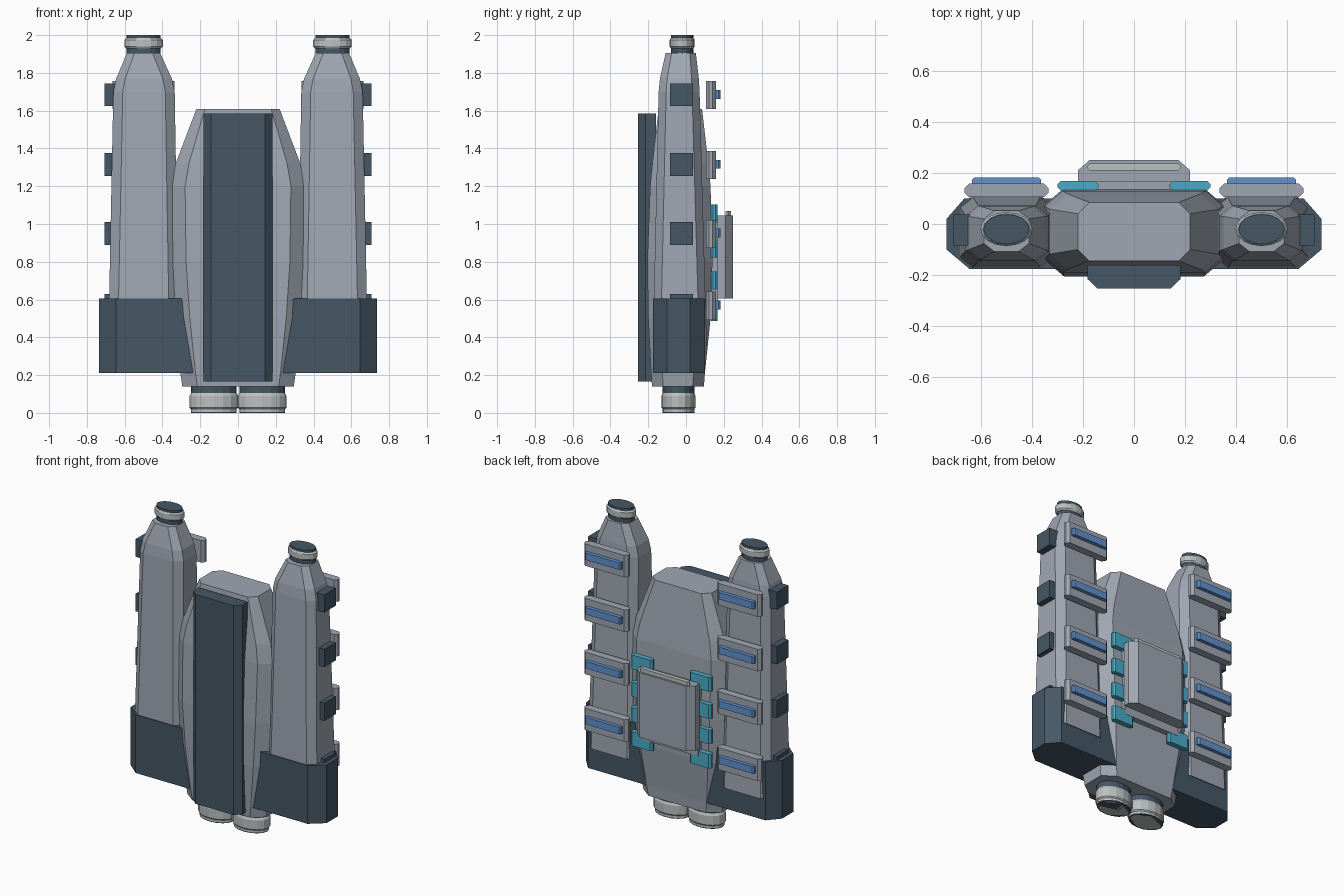
import bpy, bmesh, math

if "Cube" in bpy.data.objects:
    bpy.data.objects.remove(bpy.data.objects["Cube"])


def material(name, rgb):
    m = bpy.data.materials.new(name)
    m.diffuse_color = (*rgb, 1)
    m.use_nodes = True
    m.node_tree.nodes["Principled BSDF"].inputs["Base Color"].default_value = m.diffuse_color
    return m


GREY = material("hull_grey", (0.35, 0.39, 0.45))
DARK = material("dark_slate", (0.06, 0.095, 0.13))
LIGHT = material("pale_metal", (0.50, 0.53, 0.53))
BLUE = material("panel_blue", (0.12, 0.29, 0.62))
TEAL = material("teal", (0.07, 0.41, 0.58))


def skin(name, rings, mat):
    """Join equal-length rings of points into a closed solid."""
    bm = bmesh.new()
    loops = [[bm.verts.new(p) for p in ring] for ring in rings]
    n = len(loops[0])
    for a, b in zip(loops, loops[1:]):
        for i in range(n):
            bm.faces.new((a[i], a[(i + 1) % n], b[(i + 1) % n], b[i]))
    bm.faces.new(loops[0][::-1])
    bm.faces.new(loops[-1])
    bmesh.ops.recalc_face_normals(bm, faces=bm.faces)
    mesh = bpy.data.meshes.new(name)
    bm.to_mesh(mesh)
    bm.free()
    mesh.materials.append(mat)
    ob = bpy.data.objects.new(name, mesh)
    bpy.context.collection.objects.link(ob)
    return ob


def octagon(x0, x1, y0, y1, z, cx, cy):
    """Rectangle with cut corners at height z."""
    return [(x0 + cx, y0, z), (x1 - cx, y0, z), (x1, y0 + cy, z), (x1, y1 - cy, z),
            (x1 - cx, y1, z), (x0 + cx, y1, z), (x0, y1 - cy, z), (x0, y0 + cy, z)]


def slab(name, x0, x1, y0, y1, z0, z1, mat, c=0.0):
    """Upright block, with cut vertical corners when c is set."""
    if c:
        return skin(name, [octagon(x0, x1, y0, y1, z, c, c) for z in (z0, z1)], mat)
    return skin(name, [[(x0, y0, z), (x1, y0, z), (x1, y1, z), (x0, y1, z)] for z in (z0, z1)], mat)


def turned(name, cx, cy, squash, profile, mat, n=16):
    """Oval turned part from (radius, z) pairs."""
    return skin(name, [[(cx + r * math.cos(math.tau * i / n),
                         cy + r * squash * math.sin(math.tau * i / n), z) for i in range(n)]
                       for r, z in profile], mat)


def span(s, a, b):
    """Mirror an x range to side s."""
    return sorted((s * a, s * b))


# Central hull: z, half width, front y, back y, corner cut x, corner cut y
hull = [(0.14, 0.295, -0.18, 0.095, 0.08, 0.06),
        (0.21, 0.305, -0.185, 0.10, 0.08, 0.06),
        (0.50, 0.335, -0.20, 0.13, 0.08, 0.06),
        (0.80, 0.345, -0.205, 0.14, 0.07, 0.06),
        (1.20, 0.350, -0.19, 0.13, 0.07, 0.06),
        (1.32, 0.330, -0.178, 0.118, 0.07, 0.06),
        (1.61, 0.220, -0.145, 0.085, 0.045, 0.045)]
skin("hull", [octagon(-h, h, a, b, z, cx, cy) for z, h, a, b, cx, cy in hull], GREY)

# Long front spine
skin("front_spine", [[(-0.183, -0.16, z), (-0.183, -0.215, z), (-0.143, -0.253, z),
                      (0.143, -0.253, z), (0.183, -0.215, z), (0.183, -0.16, z)]
                     for z in (0.165, 1.585)], DARK)

# Back pack with its mount and top ridge
slab("pack_mount", -0.21, 0.21, 0.08, 0.17, 0.55, 1.03, GREY)
skin("back_pack", [[(-0.22, 0.165, z), (0.22, 0.165, z), (0.22, 0.21, z), (0.175, 0.25, z),
                    (-0.175, 0.25, z), (-0.22, 0.21, z)] for z in (0.605, 1.045)], GREY)
slab("pack_ridge", -0.185, 0.185, 0.21, 0.238, 0.61, 1.07, LIGHT, 0.012)

for s in (-1, 1):
    # Side pod: z, inner x, outer x, front y, back y, corner cut
    pod = [(0.42, 0.315, 0.685, -0.173, 0.11, 0.05),
           (1.70, 0.335, 0.660, -0.145, 0.072, 0.05),
           (1.77, 0.350, 0.645, -0.138, 0.068, 0.048),
           (1.905, 0.412, 0.588, -0.108, 0.052, 0.04)]
    rings = [octagon(*span(s, a, b), f, k, z, c, c * 0.8) for z, a, b, f, k, c in pod]
    # Slanted lower end of the pod
    rings[0] = [(x, y, 0.40 - 0.44 * y) for x, y, z in rings[0]]
    skin("pod", rings, GREY)

    # Pod tip and collar
    turned("pod_tip", s * 0.5, -0.02, 0.65, [(0.09, 1.89), (0.09, 2.0)], DARK)
    turned("pod_collar", s * 0.5, -0.02, 0.65,
           [(0.092, 1.93), (0.102, 1.94), (0.102, 1.975), (0.092, 1.985)], LIGHT)

    # Dark lower wing block
    outline = [(0.20, -0.176), (0.645, -0.176), (0.735, -0.10), (0.735, 0.02),
               (0.665, 0.10), (0.20, 0.10)]
    skin("lower_wing", [[(s * x, y, z) for x, y in outline] for z in (0.21, 0.605)], DARK)

    # Repeated pod fittings
    for z in (1.685, 1.315, 0.95, 0.57):
        slab("side_box", *span(s, 0.60, 0.708), -0.085, 0.037, z - 0.06, z + 0.06, DARK)
        slab("back_fin", *span(s, 0.335, 0.665), 0.105, 0.158, z - 0.077, z + 0.072, GREY, 0.018)
        slab("fin_panel", *span(s, 0.365, 0.635), 0.15, 0.183, z - 0.022, z + 0.025, BLUE, 0.01)

    # Teal tabs around the back pack
    for z, inner in ((1.055, 0.14), (0.87, 0.20), (0.70, 0.20), (0.535, 0.14)):
        slab("teal_tab", *span(s, inner, 0.30), 0.132, 0.168, z - 0.048, z + 0.048, TEAL, 0.012)

    # Engine nozzle
    turned("engine_neck", s * 0.128, -0.04, 0.7, [(0.12, 0.0), (0.12, 0.0)][:1] + [(0.12, 0.16)], DARK)
    turned("engine_ring", s * 0.128, -0.04, 0.7,
           [(0.118, 0.018), (0.129, 0.028), (0.129, 0.09), (0.118, 0.108)], LIGHT)
    turned("engine_cap", s * 0.128, -0.04, 0.7, [(0.112, 0.0), (0.121, 0.005), (0.121, 0.02)], LIGHT)
